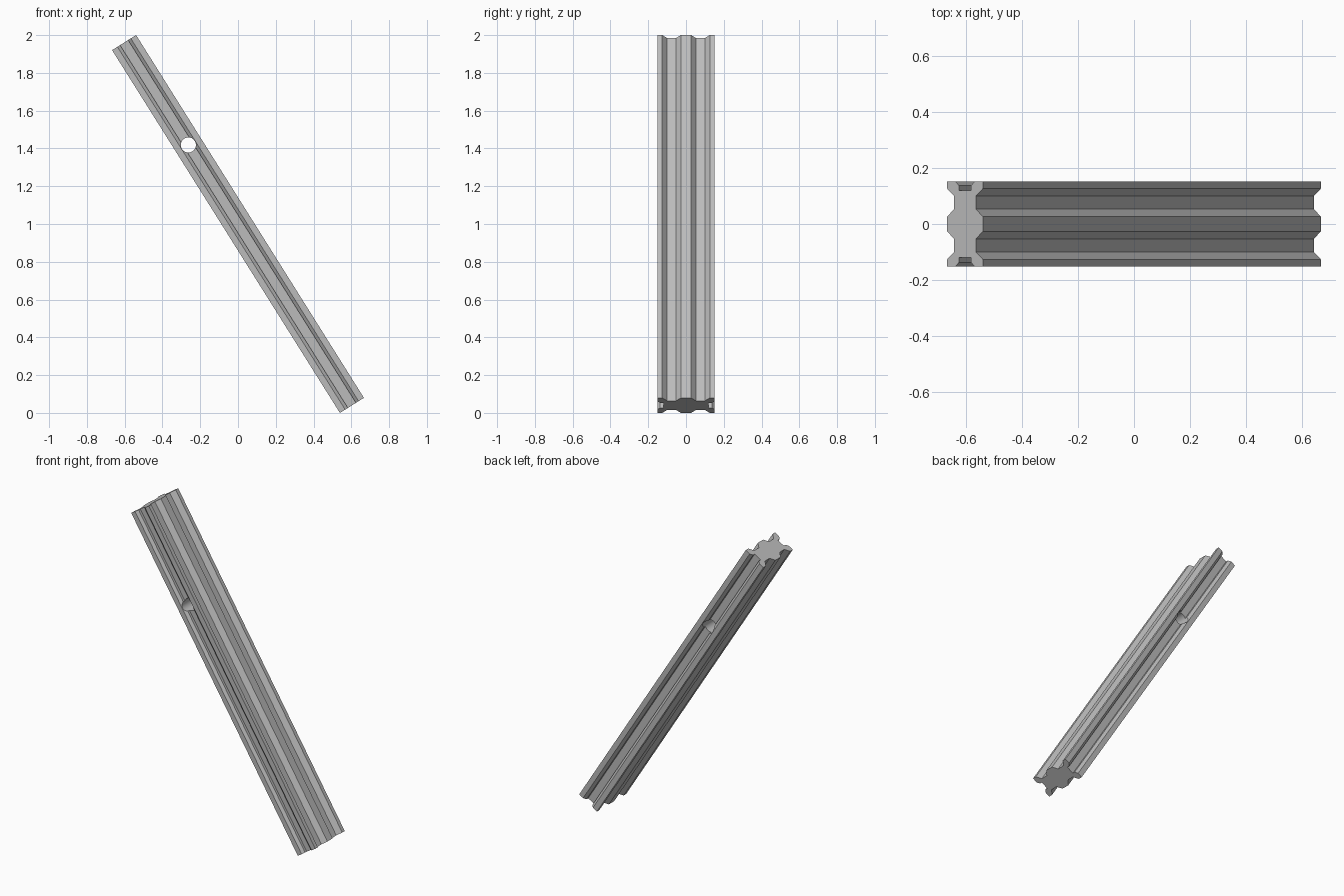
import bpy, bmesh, math
from mathutils import Matrix

old = bpy.data.objects.get("Cube")
if old:
    bpy.data.objects.remove(old, do_unlink=True)

LENGTH, LEAN = 2.268, math.radians(32.13)
HOLE_UP, HOLE_RADIUS = 0.494, 0.04

metal = bpy.data.materials.new("light_grey")
metal.use_nodes = True
grey = (0.5, 0.5, 0.5, 1)
metal.diffuse_color = grey
metal.node_tree.nodes["Principled BSDF"].inputs["Base Color"].default_value = grey


def add_object(name, bm):
    bmesh.ops.recalc_face_normals(bm, faces=bm.faces)
    mesh = bpy.data.meshes.new(name)
    bm.to_mesh(mesh)
    bm.free()
    mesh.materials.append(metal)
    ob = bpy.data.objects.new(name, mesh)
    bpy.context.collection.objects.link(ob)
    return ob


# Quarter of the cross-section, from the middle of the side to the end slot
quarter = [(0.075, 0.027), (0.0455, 0.053), (0.0455, 0.1), (0.075, 0.126),
           (0.075, 0.152), (0.042, 0.152), (0.025, 0.137), (0.025, 0.12)]
half = quarter + [(-x, y) for x, y in reversed(quarter)]
profile = half + [(-x, -y) for x, y in half]

# Leaning grooved beam
bm = bmesh.new()
face = bm.faces.new([bm.verts.new((x, y, -LENGTH / 2)) for x, y in profile])
grown = bmesh.ops.extrude_face_region(bm, geom=[face])["geom"]
bmesh.ops.translate(bm, vec=(0, 0, LENGTH),
                    verts=[v for v in grown if isinstance(v, bmesh.types.BMVert)])
place = Matrix.Translation((0, 0, 1)) @ Matrix.Rotation(-LEAN, 4, "Y")
bmesh.ops.transform(bm, matrix=place, verts=bm.verts)
beam = add_object("grooved_beam", bm)

# Round hole through the slots, front to back
bm = bmesh.new()
bmesh.ops.create_cone(bm, cap_ends=True, segments=32, radius1=HOLE_RADIUS,
                      radius2=HOLE_RADIUS, depth=0.5,
                      matrix=place @ Matrix.Translation((0, 0, HOLE_UP))
                      @ Matrix.Rotation(math.pi / 2, 4, "X"))
cutter = add_object("hole_cutter", bm)
cutter.hide_render = True
cutter.hide_set(True)

cut = beam.modifiers.new("hole", "BOOLEAN")
cut.operation = "DIFFERENCE"
cut.solver = "EXACT"
cut.object = cutter

# Smooth only the hole wall
bpy.ops.object.select_all(action="DESELECT")
beam.select_set(True)
bpy.context.view_layer.objects.active = beam
bpy.ops.object.modifier_apply(modifier=cut.name)
bpy.ops.object.shade_smooth_by_angle(angle=math.radians(20))
bpy.data.objects.remove(cutter, do_unlink=True)
